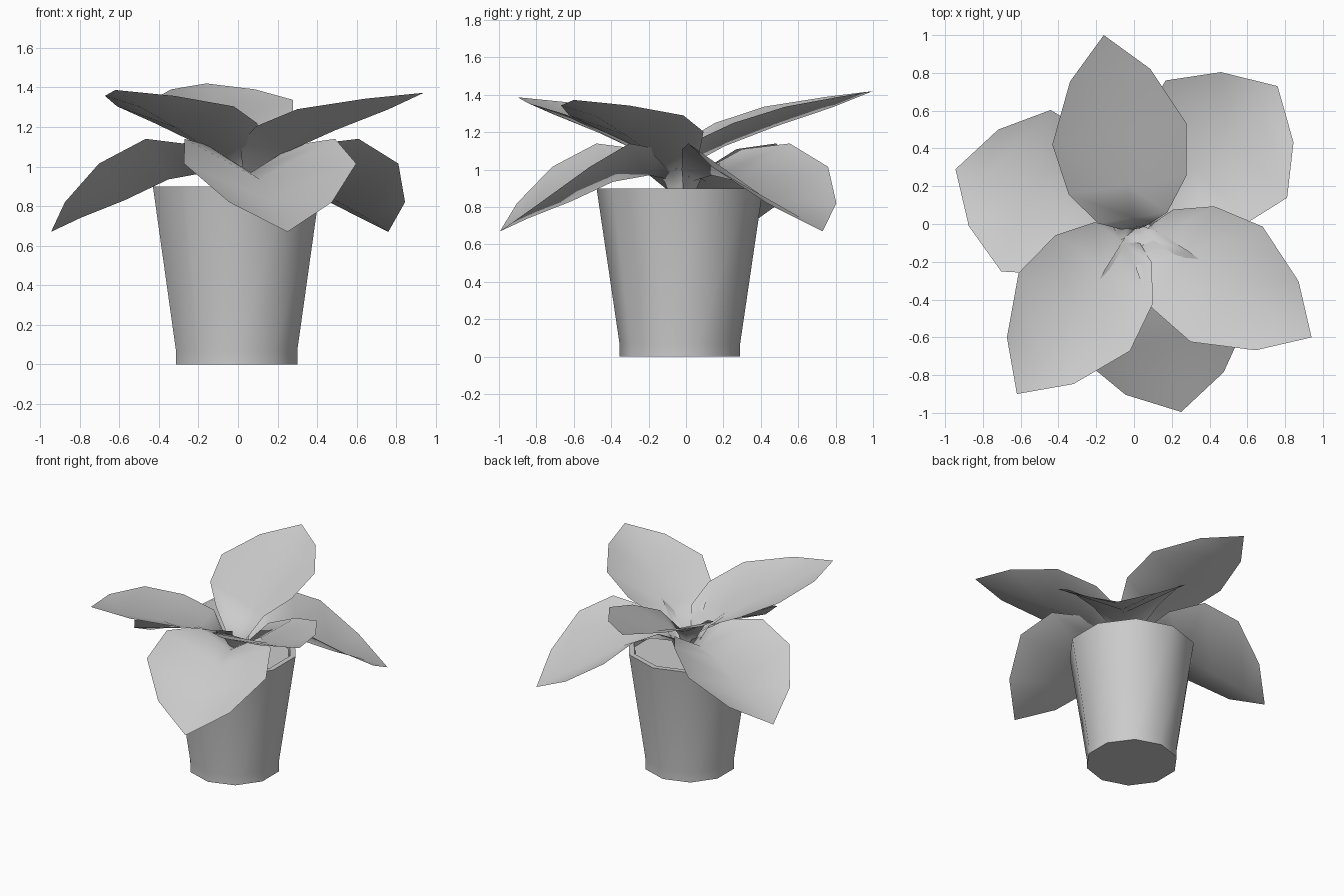
import bpy, bmesh, math
from mathutils import Vector

if "Cube" in bpy.data.objects:
    bpy.data.objects.remove(bpy.data.objects["Cube"])

CX, CY = -0.007, -0.033


def finish(name, bm, angle):
    me = bpy.data.meshes.new(name)
    bm.to_mesh(me)
    bm.free()
    ob = bpy.data.objects.new(name, me)
    bpy.context.collection.objects.link(ob)
    bpy.ops.object.select_all(action='DESELECT')
    ob.select_set(True)
    bpy.context.view_layer.objects.active = ob
    bpy.ops.object.shade_smooth_by_angle(angle=math.radians(angle))
    return ob


def lathe(name, profile, sides=10, cap_first=False, cap_last=False):
    """Turn (radius, z) points around the pot axis."""
    bm = bmesh.new()
    rings = []
    for r, z in profile:
        rings.append([bm.verts.new((CX + r * math.sin(2 * math.pi * i / sides),
                                    CY - r * math.cos(2 * math.pi * i / sides), z))
                      for i in range(sides)])
    for a, b in zip(rings, rings[1:]):
        for i in range(sides):
            j = (i + 1) % sides
            bm.faces.new((a[i], a[j], b[j], b[i]))
    if cap_first:
        bm.faces.new(rings[0][::-1])
    if cap_last:
        bm.faces.new(rings[-1])
    return finish(name, bm, 40)


def leaf(name, tip, angle, stations):
    """V-folded leaf: stations are (distance from tip, half width, edge dz, midrib dz)."""
    bm = bmesh.new()
    a = math.radians(angle)
    d = Vector((math.cos(a), math.sin(a), 0))
    side = Vector((-d.y, d.x, 0))
    t = Vector(tip)
    up = Vector((0, 0, 1))
    tip_v = bm.verts.new(t)
    rows = []
    for dist, hw, ez, mz in stations:
        c = t - d * dist
        rows.append([bm.verts.new(c + side * hw + up * ez),
                     bm.verts.new(c + up * mz),
                     bm.verts.new(c - side * hw + up * ez)])
    first = rows[0]
    bm.faces.new((tip_v, first[0], first[1]))
    bm.faces.new((tip_v, first[1], first[2]))
    for p, q in zip(rows, rows[1:]):
        for i in range(2):
            bm.faces.new((p[i], q[i], q[i + 1], p[i + 1]))
    return finish(name, bm, 80)


# Pot with thin rim and soil inside
lathe("pot", [(0.3225, 0), (0.3225, 0.07), (0.445, 0.90), (0.405, 0.90), (0.395, 0.83)],
      cap_first=True)
lathe("soil", [(0.397, 0.84)], cap_last=True)

# Upper leaves, rising outwards
upper = [(0.215, 0.215, -0.03, -0.085), (0.53, 0.36, -0.083, -0.19),
         (0.805, 0.315, -0.17, -0.295), (0.98, 0.185, -0.26, -0.39),
         (1.03, 0.07, -0.44, -0.48), (1.04, 0.03, -0.54, -0.545)]
for i, (tip, ang) in enumerate([((-0.16, 1.0, 1.42), 99),
                                ((-0.62, -0.90, 1.387), 235),
                                ((0.94, -0.60, 1.373), 328)]):
    leaf(f"upper_leaf_{i + 1}", tip, ang, upper)

# Lower leaves, drooping outwards
lower = [(0.155, 0.267, 0.15, 0.07), (0.39, 0.447, 0.345, 0.16),
         (0.62, 0.39, 0.47, 0.265), (0.82, 0.23, 0.44, 0.30),
         (0.96, 0.09, 0.33, 0.27), (1.0, 0.03, 0.17, 0.165)]
for i, (tip, ang) in enumerate([((0.25, -0.995, 0.67), 283),
                                ((0.76, 0.73, 0.67), 46),
                                ((-0.945, 0.29, 0.67), 163)]):
    leaf(f"lower_leaf_{i + 1}", tip, ang, lower)
